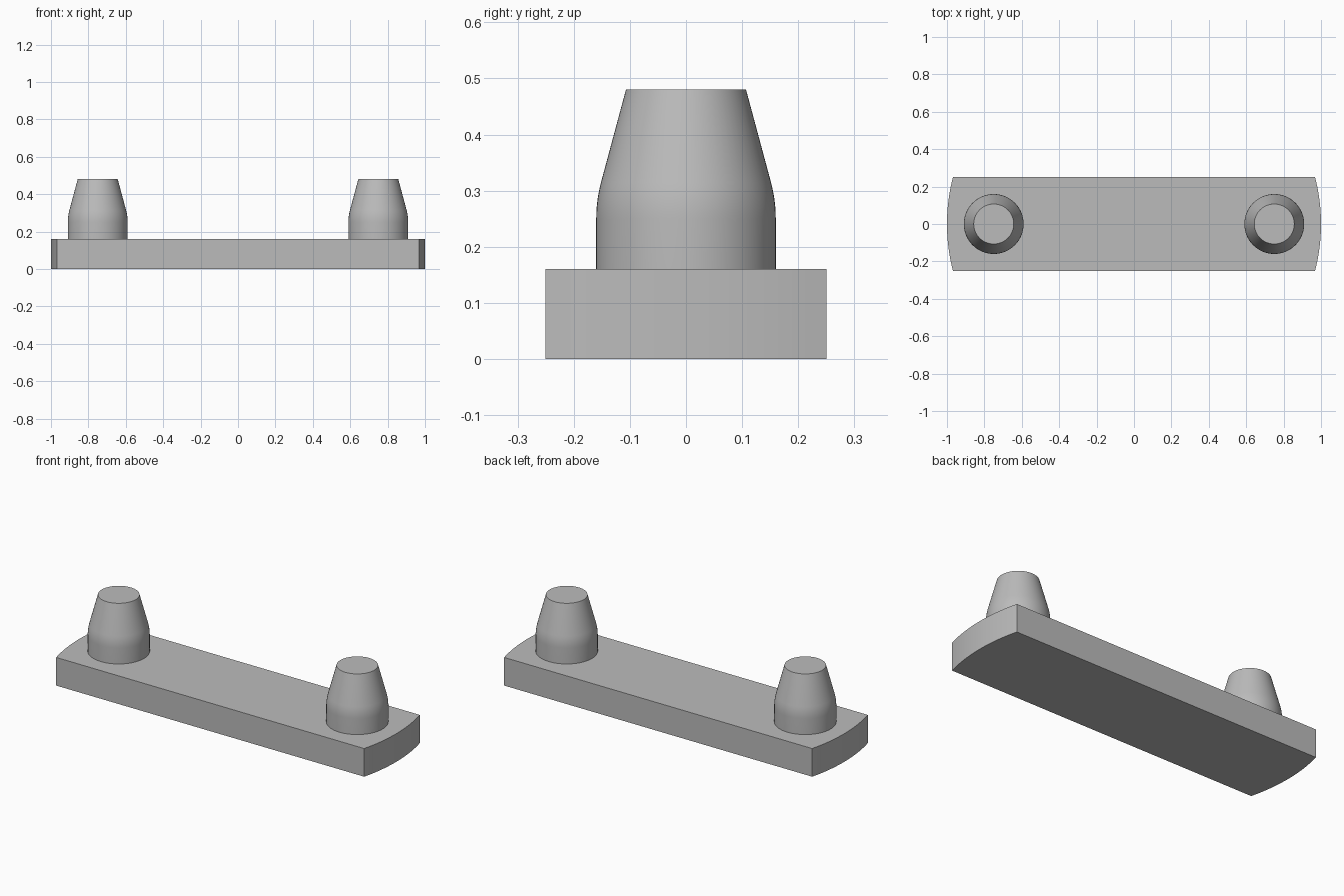
import bpy, bmesh, math

if "Cube" in bpy.data.objects:
    bpy.data.objects.remove(bpy.data.objects["Cube"])

grey = bpy.data.materials.new("plain grey")
grey.diffuse_color = (0.5, 0.5, 0.5, 1)
grey.use_nodes = True
grey.node_tree.nodes["Principled BSDF"].inputs["Base Color"].default_value = grey.diffuse_color


def finish(name, bm):
    bmesh.ops.recalc_face_normals(bm, faces=bm.faces)
    mesh = bpy.data.meshes.new(name)
    bm.to_mesh(mesh)
    bm.free()
    mesh.materials.append(grey)
    obj = bpy.data.objects.new(name, mesh)
    bpy.context.collection.objects.link(obj)
    bpy.ops.object.select_all(action='DESELECT')
    bpy.context.view_layer.objects.active = obj
    obj.select_set(True)
    bpy.ops.object.shade_smooth_by_angle(angle=math.radians(30))
    return obj


# Base bar: straight sides, ends rounded on a unit circle about the centre
THICK, HALF_W, STEPS = 0.16, 0.25, 16
half = math.asin(HALF_W)
angles = [-half + 2 * half * i / STEPS for i in range(STEPS + 1)]
outline = [(math.cos(a + t), math.sin(a + t)) for t in (0, math.pi) for a in angles]
bm = bmesh.new()
bottom = bm.faces.new([bm.verts.new((x, y, 0)) for x, y in outline])
top = bmesh.ops.extrude_face_region(bm, geom=[bottom], use_keep_orig=True)["geom"]
bmesh.ops.translate(bm, vec=(0, 0, THICK),
                    verts=[v for v in top if isinstance(v, bmesh.types.BMVert)])
finish("base_bar", bm)

# Pegs: straight foot, rounded shoulder, 15 degree taper to a flat tip
R, BEND, SHOULDER, TIP, SIDES = 0.16, 0.25, 0.25, 0.48, 64
profile = [(R, THICK)]
for i in range(7):
    a = math.radians(15) * i / 6
    profile.append((R - BEND * (1 - math.cos(a)), SHOULDER + BEND * math.sin(a)))
profile.append((0.107, TIP))

for side, x in (("left", -0.75), ("right", 0.75)):
    bm = bmesh.new()
    rings = [[bm.verts.new((x + r * math.cos(math.tau * k / SIDES),
                            r * math.sin(math.tau * k / SIDES), z))
              for k in range(SIDES)] for r, z in profile]
    for lo, hi in zip(rings, rings[1:]):
        for k in range(SIDES):
            n = (k + 1) % SIDES
            bm.faces.new((lo[k], lo[n], hi[n], hi[k]))
    bm.faces.new(rings[-1])
    bm.faces.new(rings[0][::-1])
    finish(side + "_peg", bm)
